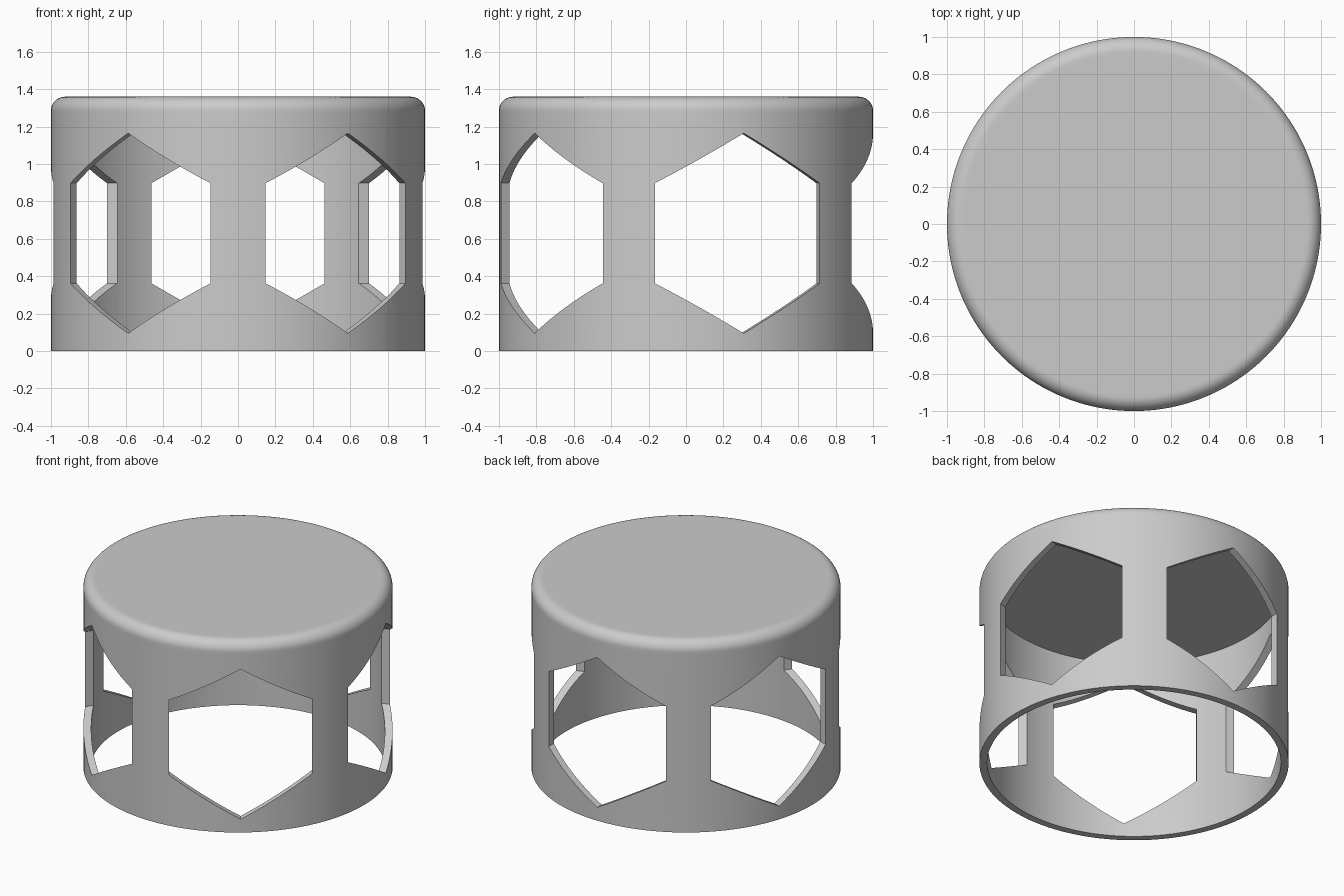
import bpy, bmesh, math
from mathutils import Matrix, Vector

cube = bpy.data.objects.get("Cube")
if cube:
    bpy.data.objects.remove(cube, do_unlink=True)

HEIGHT, OUTER, INNER = 1.36, 1.0, 0.95
CEILING, FILLET = 1.29, 0.075
SEGMENTS = 160
HOLES, HOLE_Z, HOLE_R = 5, 0.63, 0.535


def mesh_object(name, bm):
    bmesh.ops.recalc_face_normals(bm, faces=bm.faces)
    mesh = bpy.data.meshes.new(name)
    bm.to_mesh(mesh)
    bm.free()
    obj = bpy.data.objects.new(name, mesh)
    bpy.context.collection.objects.link(obj)
    return obj


# Plain grey material
grey = bpy.data.materials.new("plain grey")
grey.use_nodes = True
colour = (0.6, 0.6, 0.6, 1)
grey.diffuse_color = colour
grey.node_tree.nodes["Principled BSDF"].inputs["Base Color"].default_value = colour

# Cap: hollow section with a rounded top rim, turned about z
profile = [(INNER, CEILING), (INNER, 0), (OUTER, 0), (OUTER, HEIGHT - FILLET - 0.02)]
for i in range(11):
    a = math.pi / 2 * i / 10
    profile.append((OUTER - FILLET * (1 - math.cos(a)),
                    HEIGHT - FILLET * (1 - math.sin(a))))
profile.append((OUTER - FILLET - 0.02, HEIGHT))

bm = bmesh.new()
rings = []
for r, z in profile:
    rings.append([bm.verts.new((r * math.cos(math.tau * k / SEGMENTS),
                                r * math.sin(math.tau * k / SEGMENTS), z))
                  for k in range(SEGMENTS)])
for low, high in zip(rings, rings[1:]):
    for k in range(SEGMENTS):
        n = (k + 1) % SEGMENTS
        bm.faces.new((low[k], low[n], high[n], high[k]))
bm.faces.new(rings[0])
bm.faces.new(rings[-1])
cap = mesh_object("hollow_cap", bm)
cap.data.materials.append(grey)

# Hexagonal window cutters, pointing outwards with a corner at the top
bm = bmesh.new()
for i in range(HOLES):
    turn = Matrix.Rotation(math.pi / 2 + math.tau * i / HOLES, 4, "Z")
    ends = []
    for depth in (0.7, 1.3):
        ends.append([bm.verts.new(turn @ Vector((
            depth, HOLE_R * math.sin(math.tau * k / 6),
            HOLE_Z + HOLE_R * math.cos(math.tau * k / 6)))) for k in range(6)])
    for end in ends:
        bm.faces.new(end)
    for k in range(6):
        n = (k + 1) % 6
        bm.faces.new((ends[0][k], ends[0][n], ends[1][n], ends[1][k]))
cutter = mesh_object("window_cutter", bm)
cutter.data.materials.append(grey)
cutter.hide_render = True

# Cut the windows and smooth the round surfaces
bpy.ops.object.select_all(action="DESELECT")
cap.select_set(True)
bpy.context.view_layer.objects.active = cap
cut = cap.modifiers.new("windows", "BOOLEAN")
cut.operation = "DIFFERENCE"
cut.solver = "EXACT"
cut.object = cutter
bpy.ops.object.modifier_apply(modifier=cut.name)
bpy.data.objects.remove(cutter, do_unlink=True)
bpy.ops.object.shade_smooth_by_angle(angle=math.radians(25))
